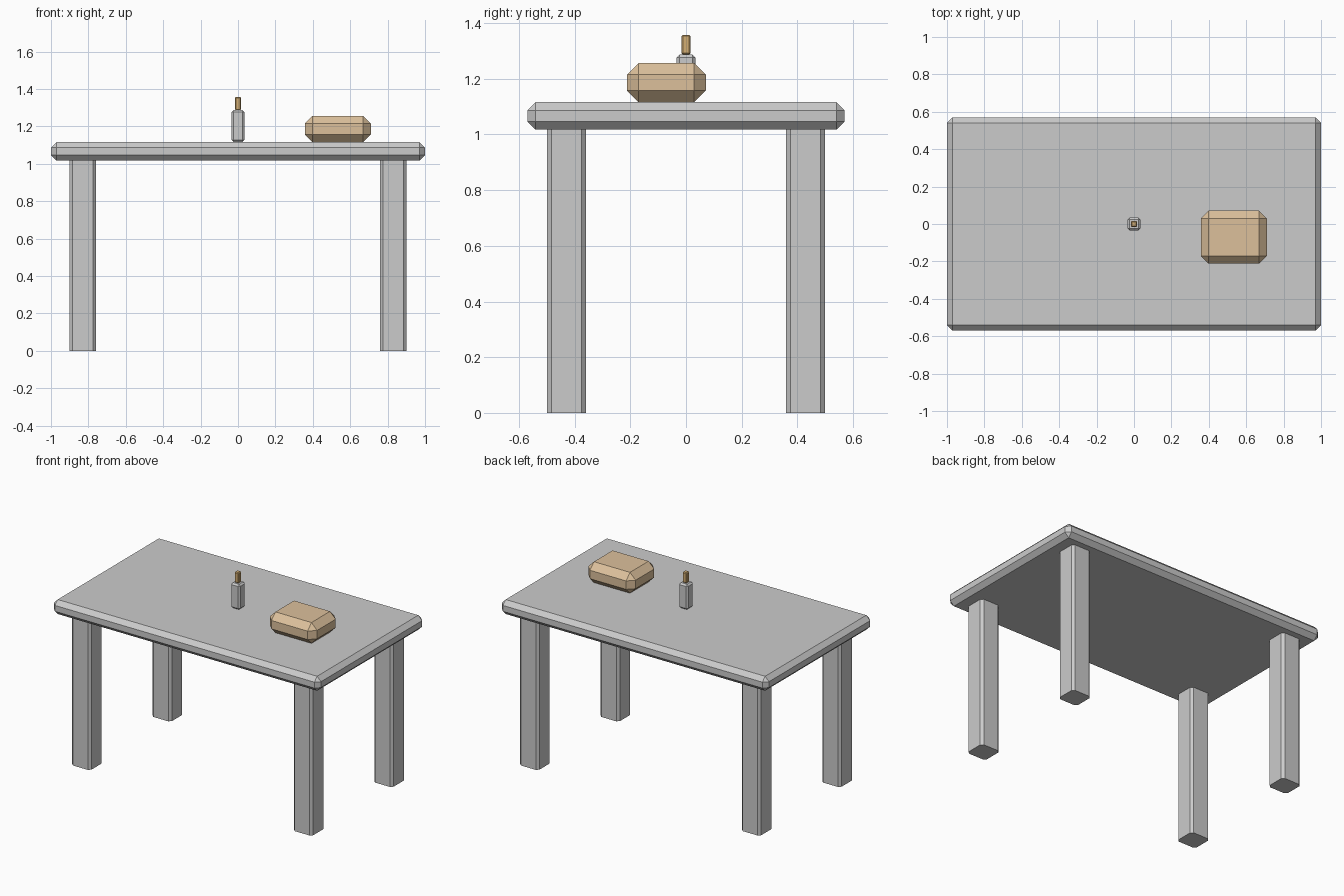
import bpy, bmesh

if "Cube" in bpy.data.objects:
    bpy.data.objects.remove(bpy.data.objects["Cube"])


def material(name, color):
    mat = bpy.data.materials.new(name)
    mat.diffuse_color = color
    mat.use_nodes = True
    mat.node_tree.nodes["Principled BSDF"].inputs["Base Color"].default_value = mat.diffuse_color
    return mat


def chamfered_box(name, lo, hi, chamfer, mat=None, upright_only=False):
    """Flat-shaded box between two corners with one-segment chamfers."""
    size = [b - a for a, b in zip(lo, hi)]
    mid = [(a + b) / 2 for a, b in zip(lo, hi)]
    bm = bmesh.new()
    bmesh.ops.create_cube(bm, size=1)
    bmesh.ops.scale(bm, vec=size, verts=bm.verts)
    edges = [e for e in bm.edges if not upright_only
             or abs(e.verts[0].co.z - e.verts[1].co.z) > 1e-4]
    bmesh.ops.bevel(bm, geom=edges, offset=chamfer, offset_type='OFFSET',
                    segments=1, profile=0.5, affect='EDGES')
    mesh = bpy.data.meshes.new(name)
    bm.to_mesh(mesh)
    bm.free()
    obj = bpy.data.objects.new(name, mesh)
    obj.location = mid
    bpy.context.collection.objects.link(obj)
    if mat:
        mesh.materials.append(mat)
    return obj


crust = material("bread_crust", (0.72, 0.53, 0.33, 1))
cork = material("cork", (0.65, 0.42, 0.17, 1))

# Table top
chamfered_box("table_top", (-1, -0.57, 1.018), (1, 0.57, 1.116), 0.029)

# Four legs, chamfered along their upright edges
for side, sx in (("left", -1), ("right", 1)):
    for end, sy in (("front", -1), ("back", 1)):
        x, y = sx * 0.83, sy * 0.43
        chamfered_box(f"{end}_{side}_leg", (x - 0.072, y - 0.07, 0),
                      (x + 0.072, y + 0.07, 1.02), 0.016, upright_only=True)

# Loaf of bread
chamfered_box("bread_loaf", (0.357, -0.212, 1.116), (0.711, 0.071, 1.257),
              0.042, crust)

# Bottle with stopper
chamfered_box("bottle", (-0.034, -0.034, 1.116), (0.034, 0.034, 1.287), 0.011)
chamfered_box("bottle_stopper", (-0.016, -0.016, 1.287), (0.016, 0.016, 1.358),
              0.005, cork)
